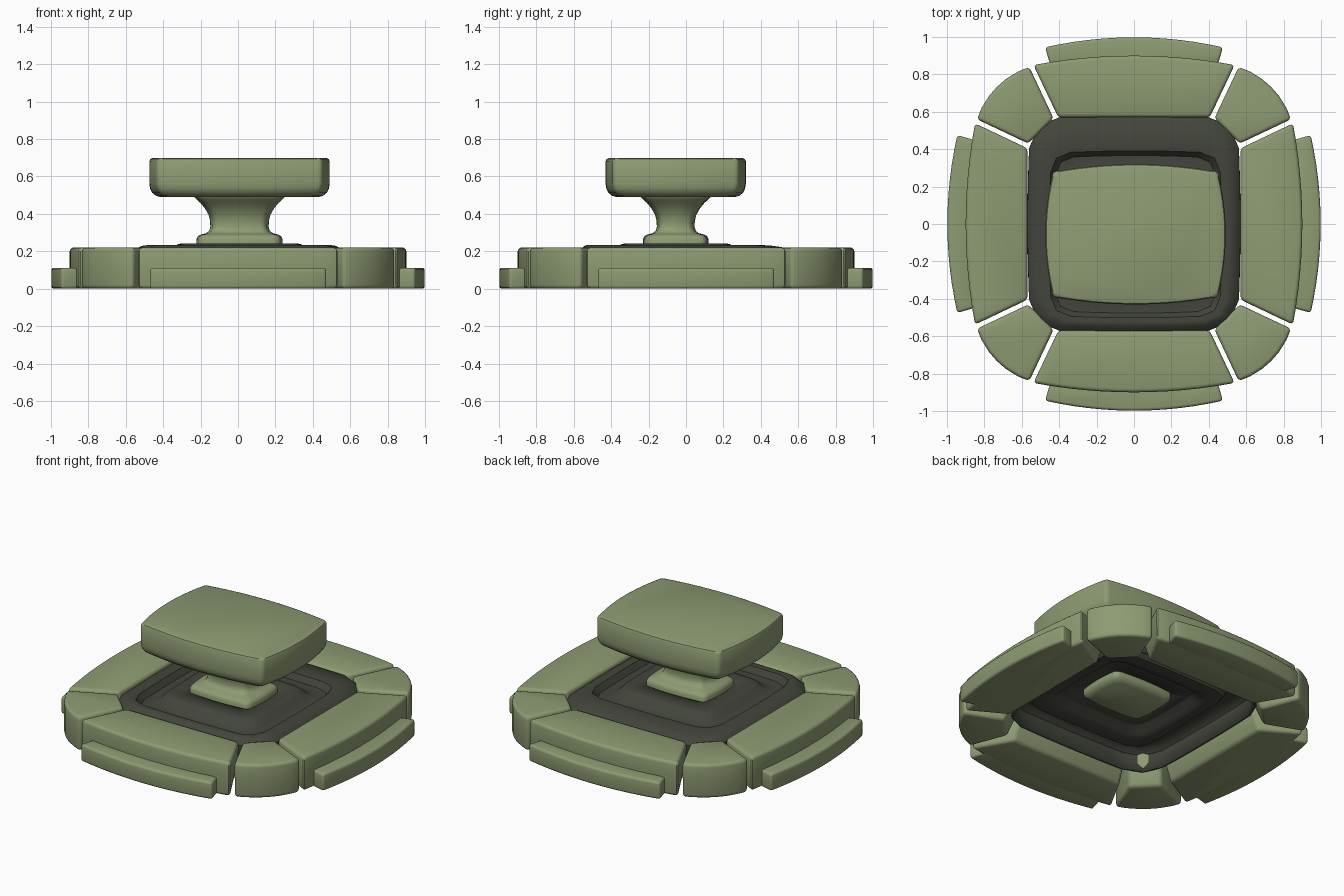
import bpy, bmesh
from math import radians, cos, sin, pi
from mathutils import Matrix

if "Cube" in bpy.data.objects:
    bpy.data.objects.remove(bpy.data.objects["Cube"])


def material(name, color):
    m = bpy.data.materials.new(name)
    m.diffuse_color = color
    m.use_nodes = True
    m.node_tree.nodes["Principled BSDF"].inputs["Base Color"].default_value = m.diffuse_color
    return m


green = material("olive_green", (0.27, 0.33, 0.17, 1))
dark = material("dark_rubber", (0.055, 0.06, 0.045, 1))


def finish(bm, name, mat, angle=35):
    bmesh.ops.recalc_face_normals(bm, faces=bm.faces)
    me = bpy.data.meshes.new(name)
    bm.to_mesh(me)
    bm.free()
    ob = bpy.data.objects.new(name, me)
    bpy.context.collection.objects.link(ob)
    me.materials.append(mat)
    bpy.ops.object.select_all(action='DESELECT')
    ob.select_set(True)
    bpy.context.view_layer.objects.active = ob
    bpy.ops.object.shade_smooth_by_angle(angle=radians(angle))
    return ob


def loft(rings, cap_start=True, cap_end=True):
    bm = bmesh.new()
    vs = [[bm.verts.new(p) for p in r] for r in rings]
    n = len(vs[0])
    for a, b in zip(vs, vs[1:]):
        for i in range(n):
            j = (i + 1) % n
            bm.faces.new((a[i], a[j], b[j], b[i]))
    if cap_start:
        bm.faces.new(vs[0])
    if cap_end:
        bm.faces.new(vs[-1])
    return bm


def bevel(bm, width, segs=3):
    bmesh.ops.recalc_face_normals(bm, faces=bm.faces)
    edges = [e for e in bm.edges if e.calc_face_angle(0) > radians(30)]
    bmesh.ops.bevel(bm, geom=edges, offset=width, segments=segs, profile=0.5,
                    affect='EDGES', clamp_overlap=True)


def cushion_ring(hx, hy, z, r, bulge=0.0, cx=0.0, cy=0.0, n=4, side=8):
    """Rectangle with bowed sides and rounded (n > 1) or cut (n = 1) corners."""
    pts = []
    bx, by = hx - bulge, hy - bulge
    for k in range(4):
        ex, ey = (bx, by) if k % 2 == 0 else (by, bx)
        q = []
        for i in range(1, side):              # bowed side facing local +x
            t = -1 + 2 * i / side
            q.append((ex + bulge * (1 - t * t), t * (ey - r)))
        for i in range(n + 1):                # corner
            a = pi / 2 * i / n
            q.append((ex - r + r * cos(a), ey - r + r * sin(a)))
        c, s = [(1, 0), (0, 1), (-1, 0), (0, -1)][k]
        pts += [(cx + c * x - s * y, cy + s * x + c * y, z) for x, y in q]
    return pts


def arc(x, y_end, y_mid, n=12):
    """Shallow curve from +x to -x, highest in the middle."""
    return [(x * t, y_mid - (y_mid - y_end) * t * t)
            for t in (1 - 2 * i / n for i in range(n + 1))]


def block(name, outer, inner, undercut, z1, width, turn):
    """Prism with the inner edge moved outwards at the base by undercut."""
    dx, dy = undercut
    low = [(x, y, 0) for x, y in outer] + [(x + dx, y + dy, 0) for x, y in inner]
    mid = [(x, y, z1 * 0.6) for x, y in outer + inner]
    top = [(x, y, z1) for x, y in outer + inner]
    bm = loft([low, mid, top])
    bevel(bm, width)
    bmesh.ops.transform(bm, matrix=Matrix.Rotation(turn * pi / 2, 4, 'Z'),
                        verts=bm.verts)
    finish(bm, name, green)


# Outer ring: side segments, corner segments and low bumpers
corner_arc = [(0.73 + 0.0, 0.73)]
corner_arc = [(0.84, 0.56), (0.815, 0.62), (0.775, 0.685), (0.733, 0.733),
              (0.685, 0.775), (0.62, 0.815), (0.56, 0.84)]
for k, where in enumerate(("back", "left", "front", "right")):
    block(f"side_segment_{where}", arc(0.538, 0.85, 0.90),
          [(-0.405, 0.57), (0.405, 0.57)], (0, 0.05), 0.22, 0.02, k)
    block(f"corner_segment_{k + 1}", corner_arc,
          [(0.43, 0.565), (0.565, 0.43)], (0.04, 0.04), 0.22, 0.02, k)
    block(f"bumper_{where}", arc(0.475, 0.945, 0.998),
          [(-0.445, 0.84), (0.445, 0.84)], (0, 0), 0.112, 0.015, k)

# Stepped dark boot between ring and stem
CX, CY = 0.008, -0.055
steps = [(0.562, 0.575, 0.08, 0.165, 0), (0.562, 0.575, 0.19, 0.165, 0),
         (0.545, 0.558, 0.208, 0.16, 0), (0.515, 0.50, 0.222, 0.13, 0.7),
         (0.495, 0.475, 0.225, 0.12, 1), (0.465, 0.45, 0.222, 0.11, 1),
         (0.44, 0.425, 0.185, 0.10, 1), (0.40, 0.375, 0.18, 0.09, 1),
         (0.36, 0.325, 0.195, 0.08, 1), (0.33, 0.29, 0.23, 0.07, 1),
         (0.31, 0.27, 0.235, 0.06, 1), (0.20, 0.14, 0.235, 0.04, 1)]
boot = loft([cushion_ring(hx, hy, z, r, 0.008, CX * f, CY * f, n=2)
             for hx, hy, z, r, f in steps], False, False)
ob = finish(boot, "flexible_boot", dark, 40)
sol = ob.modifiers.new("thickness", 'SOLIDIFY')
sol.thickness = 0.015
sol.offset = 0

# Waisted stem
stem = [(0.20, 0.17), (0.225, 0.19), (0.23, 0.205), (0.23, 0.265),
        (0.222, 0.282), (0.205, 0.29), (0.18, 0.296), (0.163, 0.308),
        (0.156, 0.33), (0.157, 0.36), (0.165, 0.395), (0.185, 0.43),
        (0.21, 0.46), (0.235, 0.482), (0.245, 0.495), (0.245, 0.51)]
finish(loft([cushion_ring(h, h - 0.055, z, 0.04, 0.01, CX, CY)
             for h, z in stem]), "stem", green, 45)

# Broad cushion-shaped cap
cap = [(0.06, 0.49), (0.035, 0.497), (0.015, 0.513), (0.004, 0.535),
       (0, 0.56), (0, 0.682), (0.005, 0.693), (0.016, 0.698)]
finish(loft([cushion_ring(0.482 - d, 0.375 - d, z, 0.03, 0.036, CX, CY, side=14)
             for d, z in cap]), "cap", green, 40)
